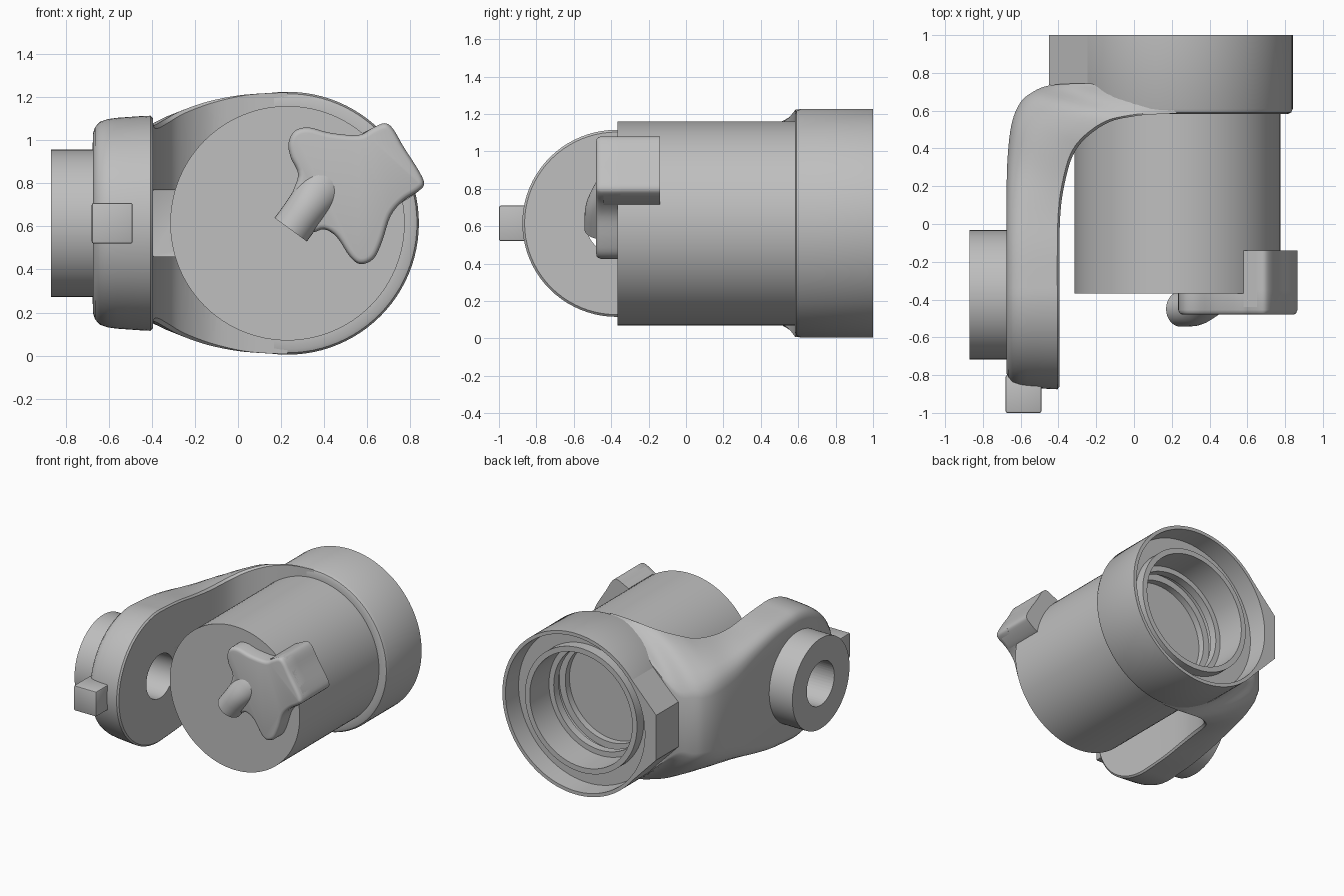
import bpy, bmesh, math
from mathutils import Vector

if "Cube" in bpy.data.objects:
    bpy.data.objects.remove(bpy.data.objects["Cube"])

CX, CZ, PIVOT_Y = 0.23, 0.615, -0.37
grey = bpy.data.materials.new("plain_grey")
grey.use_nodes = True
COLOUR = (0.52, 0.52, 0.52, 1)
grey.diffuse_color = COLOUR
for node in grey.node_tree.nodes:
    if node.type == 'BSDF_PRINCIPLED':
        node.inputs["Base Color"].default_value = COLOUR


def smooth(ob, angle=35):
    bpy.ops.object.select_all(action='DESELECT')
    ob.select_set(True)
    bpy.context.view_layer.objects.active = ob
    bpy.ops.object.shade_smooth_by_angle(angle=math.radians(angle))


def finish(name, bm):
    bmesh.ops.remove_doubles(bm, verts=bm.verts, dist=1e-5)
    bmesh.ops.recalc_face_normals(bm, faces=bm.faces)
    mesh = bpy.data.meshes.new(name)
    bm.to_mesh(mesh)
    bm.free()
    mesh.materials.append(grey)
    ob = bpy.data.objects.new(name, mesh)
    bpy.context.collection.objects.link(ob)
    smooth(ob)
    return ob


def loft(name, rings, cap_start=False, cap_end=False):
    """Skin closed rings of equal length."""
    bm = bmesh.new()
    rows = [[bm.verts.new(p) for p in ring] for ring in rings]
    n = len(rows[0])
    for a, b in zip(rows, rows[1:]):
        for i in range(n):
            j = (i + 1) % n
            bm.faces.new((a[i], a[j], b[j], b[i]))
    if cap_start:
        bm.faces.new(rows[0])
    if cap_end:
        bm.faces.new(rows[-1])
    return finish(name, bm)


def lathe(name, profile, centre, axis, steps=96):
    """Turn (radius, distance) points around the x or y axis."""
    rings = []
    for r, d in profile:
        ring = []
        for i in range(steps):
            a = math.tau * i / steps
            u, v = r * math.cos(a), r * math.sin(a)
            ring.append((centre[0] + u, d, centre[1] + v) if axis == 'y'
                        else (d, centre[0] + u, centre[1] + v))
        rings.append(ring)
    return loft(name, rings)


def inset(outline, dist):
    """Move a clockwise (x, z) outline inwards."""
    n, out = len(outline), []
    for i, (x, z) in enumerate(outline):
        (ax, az), (bx, bz) = outline[i - 1], outline[(i + 1) % n]
        side = Vector((bz - az, ax - bx)).normalized() * dist
        out.append((x + side.x, z + side.y))
    return out


def prism(name, outline, layers):
    """Stack an (x, z) outline along y, one (y, inset) per layer."""
    rings = [[(x, y, z) for x, z in inset(outline, d)] for y, d in layers]
    return loft(name, rings, True, True)


def box(name, lo, hi, bevel):
    bm = bmesh.new()
    bmesh.ops.create_cube(bm, size=1)
    for v in bm.verts:
        v.co = Vector([(a + b) / 2 + c * (b - a) for a, b, c in zip(lo, hi, v.co)])
    bmesh.ops.bevel(bm, geom=list(bm.edges), offset=bevel, segments=2,
                    profile=0.5, affect='EDGES')
    return finish(name, bm)


def cut(ob, cutter):
    mod = ob.modifiers.new("cut", 'BOOLEAN')
    mod.operation, mod.solver, mod.object = 'DIFFERENCE', 'EXACT', cutter
    bpy.context.view_layer.objects.active = ob
    bpy.ops.object.modifier_apply(modifier="cut")
    smooth(ob)


def spline(points, steps, closed=False):
    """Smooth curve through points of any dimension."""
    n = len(points)
    pick = (lambda i: points[i % n]) if closed else (lambda i: points[max(0, min(n - 1, i))])
    out = []
    for i in range(n if closed else n - 1):
        p = [pick(i + k) for k in (-1, 0, 1, 2)]
        for s in range(steps):
            t = s / steps
            out.append(tuple(b + 0.5 * t * (c - a + t * (2*a - 5*b + 4*c - d + t * (3*(b - c) + d - a)))
                             for a, b, c, d in zip(*p)))
    return out if closed else out + [points[-1]]


# Hollow barrel with its wide rear collar and stepped socket
lathe("barrel", [
    (0, -0.367), (0.545, -0.367), (0.545, 0.583), (0.585, 0.583), (0.602, 0.59),
    (0.611, 0.61), (0.611, 1), (0.585, 1), (0.58, 0.85), (0.47, 0.85), (0.47, 0.93),
    (0.43, 0.93), (0.43, 0.70), (0.39, 0.70), (0.39, 0.64), (0.42, 0.64),
    (0.42, 0.59), (0.37, 0.59), (0.37, 0.54), (0, 0.54)], (CX, CZ), 'y')

# Flat-sided stop on the collar
inner = [(CX - 0.59 * math.cos(a), CZ + 0.59 * math.sin(a))
         for a in [math.radians(43 - 86 * i / 12) for i in range(13)]]
prism("collar_stop", [(-0.45, CZ - 0.17), (-0.45, CZ + 0.17), (-0.21, CZ + 0.42)]
      + inner + [(-0.21, CZ - 0.42)], [(0.735, 0), (1, 0)])

# Curved arm: layers run from the inner wall to the rounded outer wall
layers = [(0, 0.012), (0.04, 0), (0.2, 0.002), (0.4, 0.006), (0.6, 0.01), (0.75, 0.016),
          (0.88, 0.028), (0.96, 0.052), (1, 0.085)]
# inner x, inner y, outer x, outer y, inner half height, outer half height, rounding
stations = spline([
    (-0.395, PIVOT_Y, -0.675, PIVOT_Y, 0.5, 0.5, 1),
    (-0.395, -0.15, -0.675, -0.12, 0.485, 0.48, 1),
    (-0.39, 0.05, -0.675, 0.12, 0.46, 0.44, 1.2),
    (-0.37, 0.2, -0.67, 0.34, 0.46, 0.39, 1.5),
    (-0.325, 0.36, -0.65, 0.52, 0.485, 0.35, 1.5),
    (-0.25, 0.46, -0.61, 0.63, 0.525, 0.31, 1.2),
    (-0.13, 0.54, -0.55, 0.69, 0.567, 0.29, 0.9),
    (0.0, 0.57, -0.44, 0.735, 0.595, 0.26, 0.5),
    (0.1, 0.58, -0.21, 0.745, 0.604, 0.43, 0.15),
    (CX, 0.585, 0.05, 0.745, 0.609, 0.578, 0.05)], 5)


def arm_ring(points):
    top = [(x, y, CZ + h) for x, y, h in points]
    return top + [(x, y, CZ - h) for x, y, h in reversed(points)]


rings = []
for i in range(20):
    a = math.pi / 2 * i / 20
    rings.append(arm_ring([(-0.395 - 0.28 * t, PIVOT_Y - (0.505 - d) * math.cos(a),
                            (0.5 - d) * math.sin(a)) for t, d in layers]))
for ix, iy, ox, oy, ih, oh, soft in stations:
    rings.append(arm_ring([(ix + (ox - ix) * t, iy + (oy - iy) * t,
                            ih + (oh - ih) * t ** 1.4 - d * soft) for t, d in layers]))
arm = loft("arm", rings, cap_end=True)

# Round boss on the outside of the arm
boss = lathe("pivot_boss", [(0, -0.87), (0.342, -0.87), (0.342, -0.6), (0, -0.6)],
             (PIVOT_Y - 0.005, CZ), 'x')

# Bore through arm and boss, slot in the inner bend, clearance for the socket
bore = lathe("bore_cutter", [(0, -1), (0.165, -1), (0.165, -0.3), (0, -0.3)],
             (PIVOT_Y, CZ), 'x', 48)
slot = box("slot_cutter", (-0.397, -0.2, 0.46), (-0.25, 0.46, 0.77), 0.005)
socket = lathe("socket_cutter", [(0, 0), (0.5, 0), (0.5, 1.1), (0, 1.1)], (CX, CZ), 'y')
for part, cutter in ((arm, bore), (boss, bore), (arm, slot), (arm, socket)):
    cut(part, cutter)
for cutter in (bore, slot, socket):
    bpy.data.objects.remove(cutter)

# Tab at the arm tip
box("tip_tab", (-0.68, -1.0, 0.52), (-0.49, -0.8, 0.71), 0.01)

# Lobed latch plate on the barrel face
outline = spline([
    (0.28, 0.84), (0.245, 0.92), (0.235, 0.99), (0.265, 1.045), (0.33, 1.06), (0.43, 1.035),
    (0.56, 1.025), (0.62, 1.055), (0.68, 1.08), (0.72, 1.055), (0.77, 0.97),
    (0.84, 0.86), (0.865, 0.80), (0.84, 0.765), (0.77, 0.72), (0.71, 0.65),
    (0.67, 0.53), (0.63, 0.45), (0.57, 0.425), (0.52, 0.46), (0.46, 0.55),
    (0.40, 0.587), (0.34, 0.575), (0.27, 0.64), (0.25, 0.74)], 4, True)
prism("latch_plate", outline, [(-0.35, 0), (-0.455, 0), (-0.47, 0.006),
                               (-0.477, 0.013), (-0.48, 0.026)])

# Lobe of the latch that wraps back over the barrel side
wrap = spline([(0.58, 1.035), (0.62, 1.055), (0.68, 1.08), (0.72, 1.055), (0.77, 0.97),
               (0.84, 0.86), (0.865, 0.80), (0.84, 0.765), (0.78, 0.722), (0.74, 0.705)], 4)
prism("latch_wrap", wrap, [(-0.44, 0), (-0.14, 0)])

# Rounded thumb stub that flares into the latch
along = Vector((0.59, 0, 0.81)).normalized()
across = Vector((along.z, 0, -along.x))
start = Vector((0.245, -0.45, 0.585))
stub = []
for d, r, lift in [(0, 0, 0), (0, 0.093, 0), (0.08, 0.093, 0), (0.13, 0.095, 0.005),
                   (0.18, 0.1, 0.02), (0.22, 0.108, 0.043), (0.26, 0.118, 0.07),
                   (0.3, 0.125, 0.095), (0.34, 0.1, 0.1), (0.34, 0, 0.1)]:
    stub.append([start + along * d + across * r * math.cos(a)
                 + Vector((0, lift + r * math.sin(a), 0))
                 for a in [math.tau * i / 32 for i in range(32)]])
loft("latch_stub", stub)
